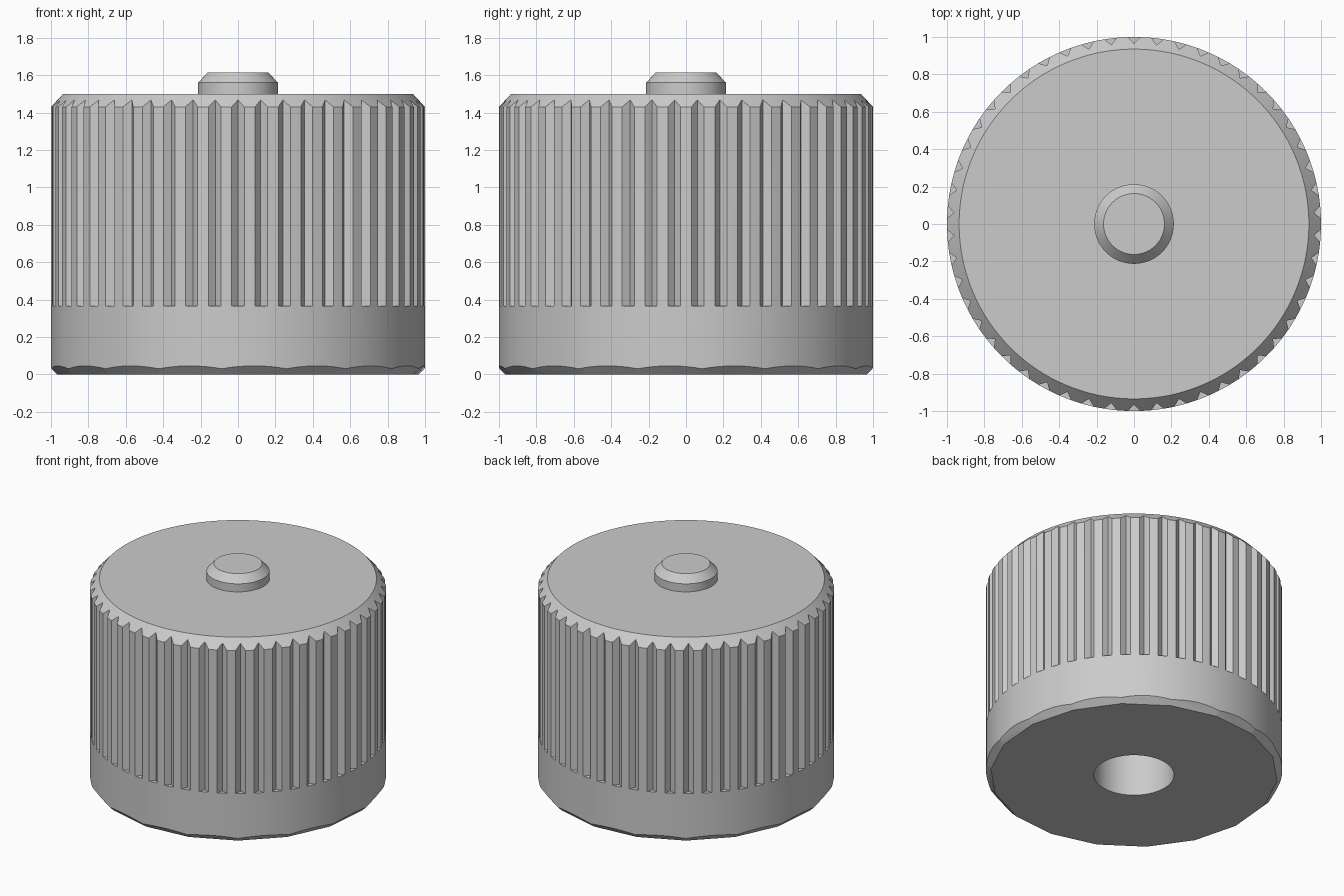
import bpy
import bmesh
from math import cos, sin, pi, radians
from mathutils import Matrix

if "Cube" in bpy.data.objects:
    bpy.data.objects.remove(bpy.data.objects["Cube"])

GROOVES = 50

grey = bpy.data.materials.new("plain grey")
grey.use_nodes = True
colour = (0.6, 0.6, 0.6, 1)
grey.diffuse_color = colour
grey.node_tree.nodes["Principled BSDF"].inputs["Base Color"].default_value = colour


def finish(bm, name):
    bmesh.ops.recalc_face_normals(bm, faces=bm.faces)
    mesh = bpy.data.meshes.new(name)
    bm.to_mesh(mesh)
    bm.free()
    mesh.materials.append(grey)
    obj = bpy.data.objects.new(name, mesh)
    bpy.context.collection.objects.link(obj)
    return obj


def lathe(name, profile, sides, turn=0):
    """Closed solid made of stacked rings given as (radius, z)."""
    bm = bmesh.new()
    rings = []
    for r, z in profile:
        angles = [radians(turn) + 2 * pi * i / sides for i in range(sides)]
        rings.append([bm.verts.new((r * cos(a), r * sin(a), z)) for a in angles])
    for low, high in zip(rings, rings[1:]):
        for i in range(sides):
            j = (i + 1) % sides
            bm.faces.new((low[i], low[j], high[j], high[i]))
    bm.faces.new(rings[0][::-1])
    bm.faces.new(rings[-1])
    return finish(bm, name)


def groove_cutter():
    """Ring of upright V-shaped prisms."""
    bm = bmesh.new()
    outline = ((0, 0.965), (0.064, 1.03), (-0.064, 1.03))
    for k in range(GROOVES):
        turn = Matrix.Rotation(2 * pi * k / GROOVES, 3, 'Z')
        low, high = [[bm.verts.new(turn @ Matrix.Identity(3).col[0] * 0) for _ in outline]
                     for _ in range(2)]
        for verts, z in ((low, 0.365), (high, 1.6)):
            for v, (x, y) in zip(verts, outline):
                v.co = (x, y, z)
                v.co = turn @ v.co
        for i in range(3):
            j = (i + 1) % 3
            bm.faces.new((low[i], low[j], high[j], high[i]))
        bm.faces.new(low[::-1])
        bm.faces.new(high)
    return finish(bm, "groove_cutter")


def carve(obj, tool, operation):
    mod = obj.modifiers.new("carve", 'BOOLEAN')
    mod.operation, mod.object, mod.solver = operation, tool, 'EXACT'
    bpy.context.view_layer.objects.active = obj
    bpy.ops.object.modifier_apply(modifier=mod.name)
    bpy.data.objects.remove(tool)


def smooth(obj):
    bpy.ops.object.select_all(action='DESELECT')
    obj.select_set(True)
    bpy.context.view_layer.objects.active = obj
    bpy.ops.object.shade_smooth_by_angle(angle=radians(15))


# Knob body with a chamfered top rim
body = lathe("knob_body", [(1, 0), (1, 1.43), (0.935, 1.5)], 200)

# Faceted bottom chamfer
carve(body, lathe("chamfer_tool", [(0.97, 0), (1.17, 0.2), (1.17, 1.7)], 18, 5), 'INTERSECT')

# Grip grooves and shaft bore
carve(body, groove_cutter(), 'DIFFERENCE')
carve(body, lathe("bore_tool", [(0.27, -0.1), (0.27, 1.0)], 64), 'DIFFERENCE')
smooth(body)

# Chamfered boss on top
boss = lathe("top_boss", [(0.213, 1.49), (0.213, 1.56), (0.163, 1.613)], 64)
smooth(boss)
